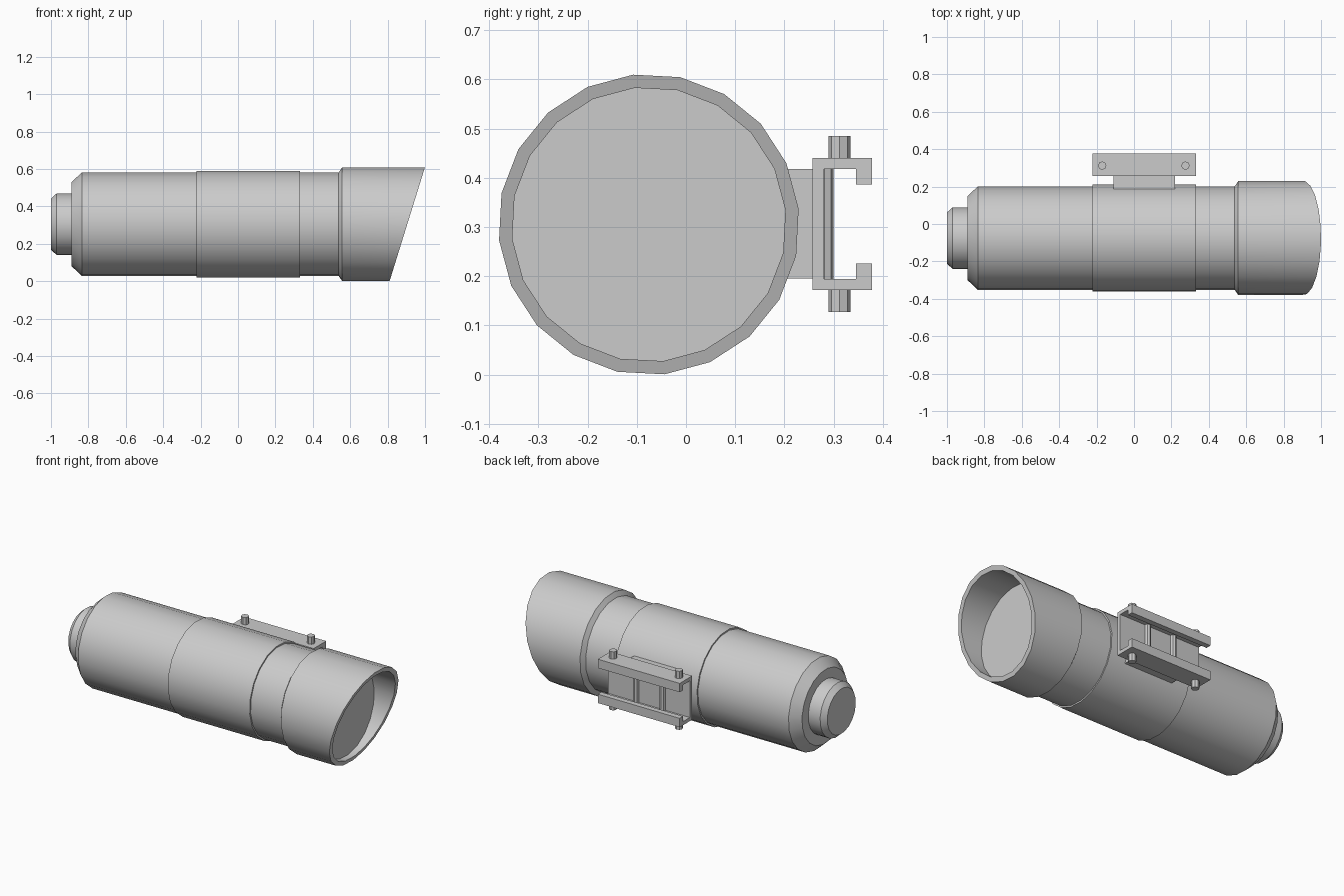
import bpy
import bmesh
from math import cos, sin, radians, tau
from mathutils import Matrix, Vector

cube = bpy.data.objects.get("Cube")
if cube:
    bpy.data.objects.remove(cube)

AXIS_Y, AXIS_Z = -0.0755, 0.305
SIDES = 20
HOOD_R = 0.306
LIP = 0.905          # x of the slanted rim where it crosses the axis
SLANT = 0.095        # how far the rim leans over one radius

grey = bpy.data.materials.new("light grey")
grey.use_nodes = True
colour = (0.6, 0.6, 0.6, 1)
grey.diffuse_color = colour
grey.node_tree.nodes["Principled BSDF"].inputs["Base Color"].default_value = colour


def finish(name, bm, smooth=True):
    bmesh.ops.recalc_face_normals(bm, faces=bm.faces[:])
    mesh = bpy.data.meshes.new(name)
    bm.to_mesh(mesh)
    bm.free()
    mesh.materials.append(grey)
    obj = bpy.data.objects.new(name, mesh)
    bpy.context.collection.objects.link(obj)
    if smooth:
        bpy.ops.object.select_all(action='DESELECT')
        obj.select_set(True)
        bpy.context.view_layer.objects.active = obj
        bpy.ops.object.shade_smooth_by_angle(angle=radians(30))
    return obj


def lathe(name, profile):
    """Turn (x, radius) points about the tube axis; x None means the slanted rim."""
    bm = bmesh.new()
    rings = []
    for x, r in profile:
        ring = []
        for i in range(SIDES):
            a = tau * i / SIDES + radians(6)
            px = LIP + SLANT * r * sin(a) / HOOD_R if x is None else x
            ring.append(bm.verts.new((px, AXIS_Y + r * cos(a), AXIS_Z + r * sin(a))))
        rings.append(ring)
    for a, b in zip(rings, rings[1:]):
        for i in range(SIDES):
            j = (i + 1) % SIDES
            bm.faces.new((a[i], a[j], b[j], b[i]))
    bm.faces.new(rings[0])
    bm.faces.new(rings[-1])
    return finish(name, bm)


def extrude_x(name, outline, x0, x1):
    """Extrude a (y, z) outline along x."""
    bm = bmesh.new()
    face = bm.faces.new([bm.verts.new((x0, y, z)) for y, z in outline])
    new = bmesh.ops.extrude_face_region(bm, geom=[face])["geom"]
    moved = [v for v in new if isinstance(v, bmesh.types.BMVert)]
    bmesh.ops.translate(bm, verts=moved, vec=Vector((x1 - x0, 0, 0)))
    return finish(name, bm, False)


# Tube sections
lathe("eyepiece", [(-1.0, 0.138), (-0.97, 0.165), (-0.88, 0.165)])
lathe("main_tube", [(-0.89, 0.226), (-0.835, 0.278), (0.56, 0.278)])
lathe("middle_sleeve", [(-0.222, 0.278), (-0.222, 0.287), (0.332, 0.287), (0.332, 0.278)])

# Hood with slanted rim and recessed lens
lathe("lens_hood", [(0.538, 0.278), (0.557, HOOD_R), (None, HOOD_R),
                    (None, 0.279), (0.78, 0.279)])

# Mounting stem and C-shaped rail
extrude_x("mount_stem", [(0.18, 0.195), (0.262, 0.195), (0.262, 0.418), (0.18, 0.418)],
          -0.11, 0.22)
MID_Z = 0.306
half = [(0.257, 0.134), (0.378, 0.134), (0.378, 0.08), (0.345, 0.08),
        (0.345, 0.112), (0.28, 0.112)]
rail = [(y, MID_Z + h) for y, h in half] + [(y, MID_Z - h) for y, h in reversed(half)]
extrude_x("mount_rail", rail, -0.222, 0.332)

# Upright ribs on the rail's inner wall
for i, x in enumerate((-0.04, 0.14)):
    bm = bmesh.new()
    bmesh.ops.create_cone(bm, cap_ends=True, segments=8, radius1=0.019, radius2=0.019,
                          depth=0.224, matrix=Matrix.Translation((x, 0.281, MID_Z)))
    finish(f"rail_rib_{i + 1}", bm)

# Clamp screws above and below the rail
for x in (-0.17, 0.275):
    for side, label in ((1, "upper"), (-1, "lower")):
        bm = bmesh.new()
        bmesh.ops.create_cone(bm, cap_ends=True, segments=8, radius1=0.0225, radius2=0.0225,
                              depth=0.05,
                              matrix=Matrix.Translation((x, 0.312, MID_Z + side * 0.154)))
        finish(f"{label}_clamp_screw", bm)
